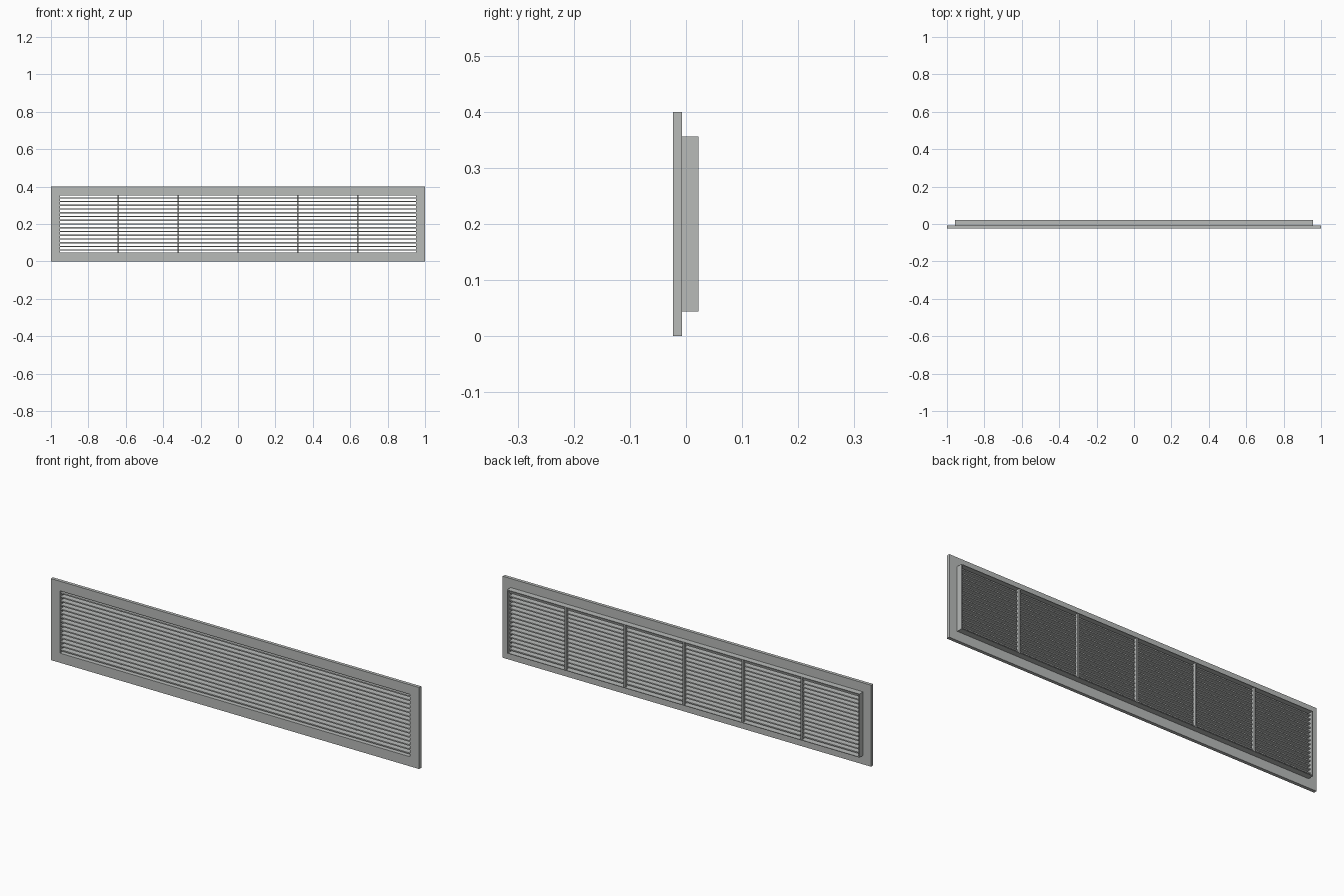
import bpy
import bmesh
from mathutils import Matrix, Vector

cube = bpy.data.objects.get("Cube")
if cube:
    bpy.data.objects.remove(cube, do_unlink=True)

metal = bpy.data.materials.new("satin grey metal")
metal.use_nodes = True
grey = (0.48, 0.495, 0.485, 1)
metal.diffuse_color = grey
metal.node_tree.nodes["Principled BSDF"].inputs["Base Color"].default_value = grey

MID = 0.2                # height of the grille centre
HOLE = (0.951, 0.153)    # half width and half height of the opening


def finish(name, bm):
    bmesh.ops.recalc_face_normals(bm, faces=bm.faces)
    mesh = bpy.data.meshes.new(name)
    bm.to_mesh(mesh)
    bm.free()
    mesh.materials.append(metal)
    obj = bpy.data.objects.new(name, mesh)
    bpy.context.collection.objects.link(obj)
    return obj


def box(name, centre, size):
    bm = bmesh.new()
    matrix = Matrix.Translation(centre) @ Matrix.Diagonal((*size, 1))
    bmesh.ops.create_cube(bm, size=1, matrix=matrix)
    return finish(name, bm)


def ring(name, outer, inner, front, back):
    """Rectangular frame with an open middle, extruded along y."""
    bm = bmesh.new()
    corners = ((-1, -1), (1, -1), (1, 1), (-1, 1))
    loops = [[bm.verts.new((sx * w, front, MID + sz * h)) for sx, sz in corners]
             for w, h in (outer, inner)]
    for i in range(4):
        j = (i + 1) % 4
        bm.faces.new((loops[0][i], loops[0][j], loops[1][j], loops[1][i]))
    result = bmesh.ops.extrude_face_region(bm, geom=bm.faces[:])
    moved = [v for v in result["geom"] if isinstance(v, bmesh.types.BMVert)]
    bmesh.ops.translate(bm, verts=moved, vec=Vector((0, back - front, 0)))
    return finish(name, bm)


# Face flange and the collar behind it
ring("face_frame", (1, 0.2), HOLE, -0.023, -0.007)
ring("rear_collar", (0.957, 0.156), HOLE, -0.007, 0.022)

# Horizontal blades
for i in range(15):
    z = MID + (i - 7) * 0.02
    box(f"blade_{i + 1}", (0, -0.004, z), (2 * HOLE[0], 0.03, 0.006))

# Vertical support bars behind the blades
for i in range(5):
    box(f"support_bar_{i + 1}", ((i - 2) * 0.32, 0.013, MID),
        (0.008, 0.016, 2 * HOLE[1]))
